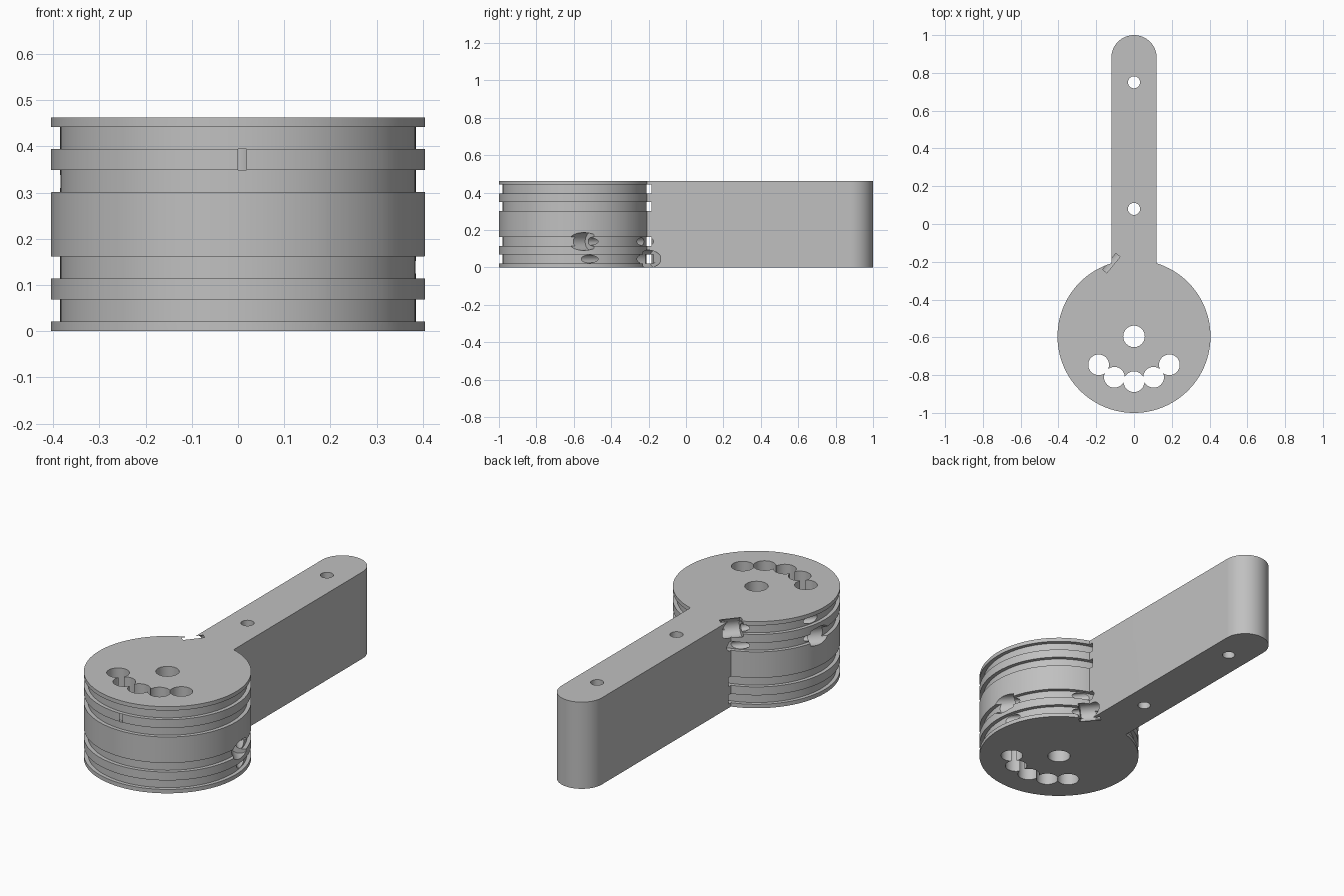
import bpy, bmesh
from math import sin, cos, pi, asin, radians
from mathutils import Vector

if "Cube" in bpy.data.objects:
    bpy.data.objects.remove(bpy.data.objects["Cube"])

HEIGHT = 0.463
CENTRE = Vector((0, -0.595, 0))
RADIUS = 0.405
ARM = 0.12          # half width of the arm

grey = bpy.data.materials.new("plain_grey")
grey.use_nodes = True
colour = (0.53, 0.53, 0.53, 1)
grey.diffuse_color = colour
grey.node_tree.nodes["Principled BSDF"].inputs["Base Color"].default_value = colour


def make_object(name, bm):
    bmesh.ops.recalc_face_normals(bm, faces=bm.faces)
    mesh = bpy.data.meshes.new(name)
    bm.to_mesh(mesh)
    bm.free()
    mesh.materials.append(grey)
    ob = bpy.data.objects.new(name, mesh)
    bpy.context.collection.objects.link(ob)
    return ob


def arc(cx, cy, r, start, end, steps):
    return [(cx + r * cos(start + (end - start) * i / steps),
             cy + r * sin(start + (end - start) * i / steps)) for i in range(steps + 1)]


def cylinder(name, centre, r, length, axis=(0, 0, 1), sides=40):
    bm = bmesh.new()
    bmesh.ops.create_cone(bm, cap_ends=True, segments=sides, radius1=r, radius2=r, depth=length)
    turn = Vector((0, 0, 1)).rotation_difference(Vector(axis)).to_matrix()
    bmesh.ops.rotate(bm, verts=bm.verts, matrix=turn)
    bmesh.ops.translate(bm, verts=bm.verts, vec=centre)
    return make_object(name, bm)


def ring(name, z0, z1, inner, outer, sides=128):
    bm = bmesh.new()
    section = [(inner, z0), (outer, z0), (outer, z1), (inner, z1)]
    loops = [[bm.verts.new((CENTRE.x + r * cos(2 * pi * i / sides),
                            CENTRE.y + r * sin(2 * pi * i / sides), z)) for r, z in section]
             for i in range(sides)]
    for i in range(sides):
        a, b = loops[i], loops[(i + 1) % sides]
        for j in range(4):
            k = (j + 1) % 4
            bm.faces.new((a[j], a[k], b[k], b[j]))
    return make_object(name, bm)


# Body: round drum and round-ended arm as one extruded outline
join = asin(ARM / RADIUS)
outline = arc(0, CENTRE.y, RADIUS, pi / 2 + join, 2.5 * pi - join, 128)
outline += arc(0, 1 - ARM, ARM, 0, pi, 32)
bm = bmesh.new()
base = bm.faces.new([bm.verts.new((x, y, 0)) for x, y in outline])
top = bmesh.ops.extrude_face_region(bm, geom=[base])["geom"]
bmesh.ops.translate(bm, vec=(0, 0, HEIGHT),
                    verts=[v for v in top if isinstance(v, bmesh.types.BMVert)])
body = make_object("pulley_arm", bm)

cutters = []

# Cord grooves, running on through the root of the arm
for low, high in ((0.021, 0.069), (0.114, 0.162)):
    for z0, z1 in ((low, high), (HEIGHT - high, HEIGHT - low)):
        cutters.append(ring("groove_cutter", z0, z1, 0.385, 0.427))

# Vertical holes: shaft, arc of drum holes and arm holes
holes = [(0, CENTRE.y, 0.057), (0, 0.08, 0.032), (0, 0.75, 0.032)]
for step in range(-2, 3):
    a = radians(25.6 * step)
    holes.append((0.24 * sin(a), CENTRE.y - 0.24 * cos(a), 0.055))
for x, y, r in holes:
    cutters.append(cylinder("hole_cutter", (x, y, HEIGHT / 2), r, 2 * HEIGHT))

# Cord passages along a chord, with a wide knot pocket at one end of each
for side in (1, -1):
    along = Vector((0.636 * side, -0.772, 0))
    middle = CENTRE + Vector((0.262 * side, 0.2156, 0))
    for z, end in ((0.045, -1), (0.1385, 1)):
        level = Vector((0, 0, z if side > 0 else HEIGHT - z))
        cutters.append(cylinder("cord_cutter", middle + level, 0.021, 0.56, along, 24))
        cutters.append(cylinder("pocket_cutter", middle + level + along * end * 0.223,
                                0.0475, 0.11, along, 24))

# Cut everything out of the body
bpy.context.view_layer.objects.active = body
for cutter in cutters:
    mod = body.modifiers.new("cut", "BOOLEAN")
    mod.operation = "DIFFERENCE"
    mod.solver = "EXACT"
    mod.object = cutter
    bpy.ops.object.modifier_apply(modifier=mod.name)
    bpy.data.objects.remove(cutter)

bpy.ops.object.select_all(action="DESELECT")
body.select_set(True)
bpy.ops.object.shade_smooth_by_angle(angle=radians(30))
